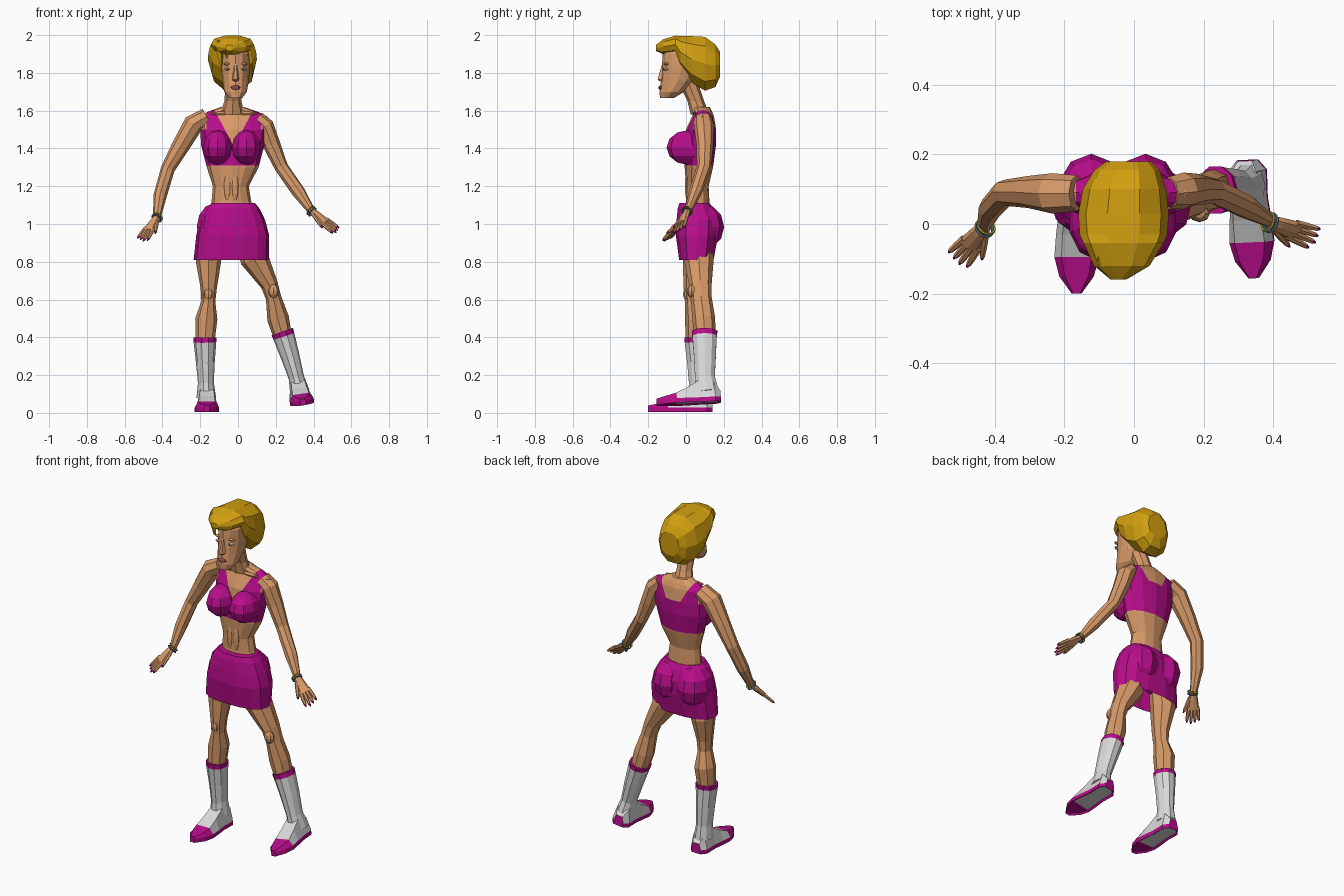
import bpy
import bmesh
from math import cos, sin, pi, copysign
from mathutils import Vector, Matrix

if "Cube" in bpy.data.objects:
    bpy.data.objects.remove(bpy.data.objects["Cube"])


def material(name, red, green, blue):
    mat = bpy.data.materials.new(name)
    mat.use_nodes = True
    colour = (red, green, blue, 1)
    mat.diffuse_color = colour
    mat.node_tree.nodes["Principled BSDF"].inputs["Base Color"].default_value = colour
    return mat


skin = material("tan skin", .69, .325, .14)
magenta = material("magenta cloth", .48, .004, .26)
gold = material("golden hair", .65, .35, .005)
white = material("boot white", .7, .7, .7)
brown = material("dark brown", .10, .04, .02)
lip = material("lip mauve", .30, .07, .08)
blue = material("bracelet blue", .10, .18, .34)
olive = material("bracelet yellow", .48, .42, .03)

RIGHTWARD, BACKWARD, UPWARD = Vector((1, 0, 0)), Vector((0, 1, 0)), Vector((0, 0, 1))


def finish(bm, name, *mats):
    bmesh.ops.recalc_face_normals(bm, faces=bm.faces)
    mesh = bpy.data.meshes.new(name)
    bm.to_mesh(mesh)
    bm.free()
    for mat in mats:
        mesh.materials.append(mat)
    obj = bpy.data.objects.new(name, mesh)
    bpy.context.collection.objects.link(obj)
    return obj


def loft_mesh(rings, sides=8, axis=None, across=RIGHTWARD, open_start=False, power=1):
    """Skin a row of ellipses (x, y, z, radius across, radius deep); power < 1 squares them."""
    bm = bmesh.new()
    points = [Vector(ring[:3]) for ring in rings]
    loops = []
    for i, ring in enumerate(rings):
        tangent = axis or points[min(i + 1, len(points) - 1)] - points[max(i - 1, 0)]
        tangent = tangent.normalized()
        a = (across - tangent * across.dot(tangent)).normalized()
        b = tangent.cross(a)
        loop = []
        for k in range(sides):
            u, v = (copysign(abs(f(2 * pi * k / sides)) ** power, f(2 * pi * k / sides))
                    for f in (cos, sin))
            loop.append(bm.verts.new(points[i] + a * u * ring[3] + b * v * ring[4]))
        loops.append(loop)
    for low, high in zip(loops, loops[1:]):
        for k in range(sides):
            j = (k + 1) % sides
            face = bm.faces.new((low[k], low[j], high[j], high[k]))
            face.material_index = int(high is loops[-1])
    if not open_start:
        bm.faces.new(loops[0])
    bm.faces.new(loops[-1]).material_index = 1
    return bm


def loft(name, rings, mat, tip=None, **options):
    """Loft whose last segment may have its own colour."""
    return finish(loft_mesh(rings, **options), name, mat, tip or mat)


def ball(name, place, radii, mat, segments=10, rings=6):
    bm = bmesh.new()
    matrix = Matrix.Translation(place) @ Matrix.Diagonal((*radii, 1))
    bmesh.ops.create_uvsphere(bm, u_segments=segments, v_segments=rings, radius=1, matrix=matrix)
    return finish(bm, name, mat)


# Torso, with the top's straps and neckline cut into it
MID, HEM, BACK_EDGE, SLOPE, NECK_Z, STRAP, SIDE_Y = -.022, 1.31, 1.5, .53, 1.41, .145, .08
bm = loft_mesh([
    (-.03, .06, 1.05, .11, .07), (-.035, .062, 1.12, .105, .062), (-.038, .06, 1.2, .095, .06),
    (-.028, .068, 1.3, .137, .075), (-.028, .075, 1.42, .168, .084), (-.022, .08, 1.5, .177, .08),
    (-.025, .09, 1.57, .18, .058), (-.027, .09, 1.595, .13, .048), (-.03, .08, 1.62, .06, .045),
], sides=12, axis=UPWARD)
cuts = [((0, 0, HEM), UPWARD), ((0, 0, BACK_EDGE), UPWARD), ((0, SIDE_Y, 0), BACKWARD)]
for side in (-1, 1):
    cuts.append(((MID + side * STRAP, 0, 0), RIGHTWARD))
    cuts.append(((MID, 0, NECK_Z), Vector((1, 0, -side * SLOPE)).normalized()))
for place, normal in cuts:
    bmesh.ops.bisect_plane(bm, geom=bm.verts[:] + bm.edges[:] + bm.faces[:], dist=.0001,
                           plane_co=place, plane_no=normal)
for face in bm.faces:
    c = face.calc_center_median()
    offset = abs(c.x - MID)
    beyond_neckline = offset > SLOPE * (c.z - NECK_Z)
    if c.z < BACK_EDGE:
        covered = c.z > HEM and (c.y > SIDE_Y or beyond_neckline)
    else:
        covered = beyond_neckline and offset < STRAP
    face.material_index = int(covered)
finish(bm, "torso", skin, magenta)

for label, side in (("right", -1), ("left", 1)):
    ball(label + "_bust", (MID - .01 + side * .077, .012, 1.405), (.08, .115, .092), magenta)
    ball(label + "_stomach_muscle", (-.036 + side * .02, .008, 1.2), (.019, .014, .08), skin)
    ball(label + "_collarbone", (MID + side * .07, .045, 1.585), (.06, .012, .01), skin)

# Skirt, squarish towards the hem
loft("skirt", [
    (-.035, .055, .81, .2, .093), (-.028, .058, .94, .193, .114), (-.03, .06, 1.02, .174, .112),
    (-.028, .05, 1.08, .143, .096), (-.025, .045, 1.11, .116, .082),
], magenta, sides=14, axis=UPWARD, open_start=True, power=.78)
for label, side in (("right", -1), ("left", 1)):
    ball(label + "_seat", (-.045 + side * .078, .08, .985), (.1, .122, .125), magenta)

# Legs
loft("right_leg", [
    (-.175, .05, .37, .05, .052), (-.167, .057, .5, .058, .062), (-.157, .042, .59, .037, .048),
    (-.155, .04, .66, .043, .053), (-.157, .058, .8, .067, .075), (-.14, .058, .9, .06, .065),
], skin)
loft("left_leg", [
    (.238, .1, .4, .048, .058), (.212, .094, .5, .058, .06), (.188, .08, .61, .041, .056),
    (.166, .076, .68, .046, .06), (.085, .068, .82, .076, .08), (.06, .06, .9, .068, .065),
], skin)
ball("right_kneecap", (-.157, .01, .63), (.027, .026, .036), skin, 8)
ball("left_kneecap", (.188, .03, .645), (.03, .025, .036), skin, 8)

# Boot shafts with coloured cuffs
loft("right_boot", [
    (-.168, .07, .08, .052, .064), (-.17, .066, .16, .042, .053), (-.173, .06, .27, .05, .057),
    (-.175, .052, .375, .06, .062), (-.175, .052, .4, .062, .064),
], white, magenta, sides=10)
loft("left_boot", [
    (.327, .11, .11, .052, .067), (.308, .1, .19, .041, .055), (.276, .1, .3, .05, .061),
    (.243, .098, .405, .058, .068), (.234, .098, .43, .06, .071),
], white, magenta, sides=10)


# Shoes: sections from heel to toe, coloured rim and toe cap, pale hollowed sole
def shoe(name, place, turn):
    rim, toe = .024, -.095
    bm = bmesh.new()
    loops = []
    for y, w, h in ((.14, .03, .06), (.11, .054, .1), (.03, .052, .12), (-.03, .059, .085),
                    (toe, .064, .056), (-.15, .05, .044), (-.2, .014, .034)):
        section = ((-w, 0), (-w, rim), (-w * .68, h), (w * .68, h), (w, rim), (w, 0))
        loops.append([bm.verts.new((x, y, z)) for x, z in section])
    soles = []
    for back, front in zip(loops, loops[1:]):
        for k in range(6):
            j = (k + 1) % 6
            face = bm.faces.new((back[k], back[j], front[j], front[k]))
            upper = k in (1, 2, 3)
            behind_toe = face.calc_center_median().y > toe
            face.material_index = int(not (behind_toe and (upper or k == 5)))
            if k == 5:
                soles.append(face)
    for end in (loops[0], loops[-1]):
        bm.faces.new(end).material_index = 1
    bmesh.ops.recalc_face_normals(bm, faces=bm.faces)
    for face in bmesh.ops.inset_region(bm, faces=soles, thickness=.011, depth=-.008)["faces"]:
        face.material_index = 1
    obj = finish(bm, name, white, magenta)
    obj.location = place
    obj.rotation_euler = turn


shoe("right_shoe", (-.165, 0, .005), (0, 0, 0))
shoe("left_shoe", (.335, .045, .05), (.05, -.15, .05))

# Arms
loft("right_arm", [
    (-.43, -.005, 1.035, .021, .019), (-.412, .045, 1.15, .035, .034),
    (-.372, .09, 1.29, .037, .038), (-.305, .092, 1.41, .047, .046),
    (-.235, .088, 1.53, .054, .058), (-.165, .088, 1.57, .045, .052),
], skin)
loft("left_arm", [
    (.388, .01, 1.07, .021, .019), (.32, .05, 1.17, .036, .034), (.23, .095, 1.3, .036, .038),
    (.178, .1, 1.42, .046, .045), (.142, .095, 1.52, .048, .053), (.1, .09, 1.56, .04, .046),
], skin)


# Hands with splayed fingers and painted nails, and a pair of bracelets each
def hand(label, wrist, tip, spread):
    wrist, tip, spread = Vector(wrist), Vector(tip), Vector(spread)
    reach = tip - wrist
    spread = (spread - reach * spread.dot(reach) / reach.length_squared).normalized()

    def at(along, aside):
        return wrist + reach * along + spread * aside

    loft(label + "_palm", [(*at(-.03, 0), .018, .016), (*at(.2, 0), .026, .016),
                           (*at(.55, 0), .034, .012)], skin, axis=reach, across=spread)
    digits = [(.46, o * .025, 1 - .07 * abs(o - .3), o * .034) for o in (-1, -.33, .33, 1)]
    digits.append((.15, .018, .64, .054))
    for start, inner, end, outer in digits:
        base, nail = at(start, inner), at(end, outer)
        loft(label + "_finger", [(*base, .011, .011), (*base.lerp(nail, .5), .010, .010),
                                 (*base.lerp(nail, .85), .008, .008), (*nail, .003, .003)],
             skin, magenta, sides=6, across=spread)
    for along, mat in ((-.03, olive), (.04, blue)):
        bpy.ops.mesh.primitive_torus_add(
            major_segments=14, minor_segments=5, major_radius=.027, minor_radius=.004,
            location=at(along, .003), rotation=reach.to_track_quat("Z", "Y").to_euler())
        bpy.context.object.name = label + "_bracelet"
        bpy.context.object.data.materials.append(mat)


hand("right", (-.43, -.008, 1.035), (-.512, -.11, .91), (.75, -.5, -.1))
hand("left", (.39, .008, 1.07), (.528, -.045, .957), (-.4, -.7, -.4))

# Neck and head
loft("neck", [(-.03, .075, 1.58, .065, .05), (-.027, .052, 1.65, .045, .044),
              (-.022, .02, 1.73, .045, .05), (-.02, .01, 1.8, .045, .05)], skin, axis=UPWARD)
FACE = -.013
loft("head", [
    (FACE, -.1, 1.668, .036, .038), (FACE, -.075, 1.7, .06, .065), (FACE, -.042, 1.76, .07, .09),
    (FACE, -.022, 1.83, .077, .105), (FACE, -.02, 1.9, .075, .104), (FACE, 0, 1.96, .06, .08),
], skin, sides=12, axis=UPWARD)
loft("nose", [(FACE, -.125, 1.755, .01, .015), (FACE, -.128, 1.765, .018, .026),
              (FACE, -.116, 1.85, .008, .012)], skin, sides=6, axis=UPWARD)
ball("lips", (FACE, -.134, 1.722), (.028, .013, .012), lip)
for label, side in (("right", -1), ("left", 1)):
    x = FACE + side * .04
    ball(label + "_eye", (x, -.106, 1.82), (.021, .014, .008), white)
    ball(label + "_pupil", (x, -.118, 1.82), (.005, .004, .005), brown, 6)
    ball(label + "_brow", (x, -.104, 1.847), (.026, .013, .008), skin)

# Hair, swept back from a drooping fringe
loft("hair", [
    (-.045, -.16, 1.932, .022, .016), (-.035, -.12, 1.938, .08, .042),
    (-.03, -.055, 1.95, .115, .049), (-.03, -.03, 1.91, .126, .09),
    (-.03, .03, 1.872, .13, .128), (-.027, .1, 1.848, .12, .149),
    (-.02, .155, 1.838, .094, .118), (-.015, .18, 1.845, .064, .07),
], gold, sides=10, axis=BACKWARD, power=.88)
for x, length in ((-.1, .11), (-.065, .07), (-.02, .045)):
    loft("fringe_lock", [(x + .01, -.11 - x * .2, 1.95 - length, .006, .008),
                         (x, -.125 - x * .3, 1.93, .024, .02),
                         (x + .015, -.1, 1.965, .025, .025)], gold, sides=5)
